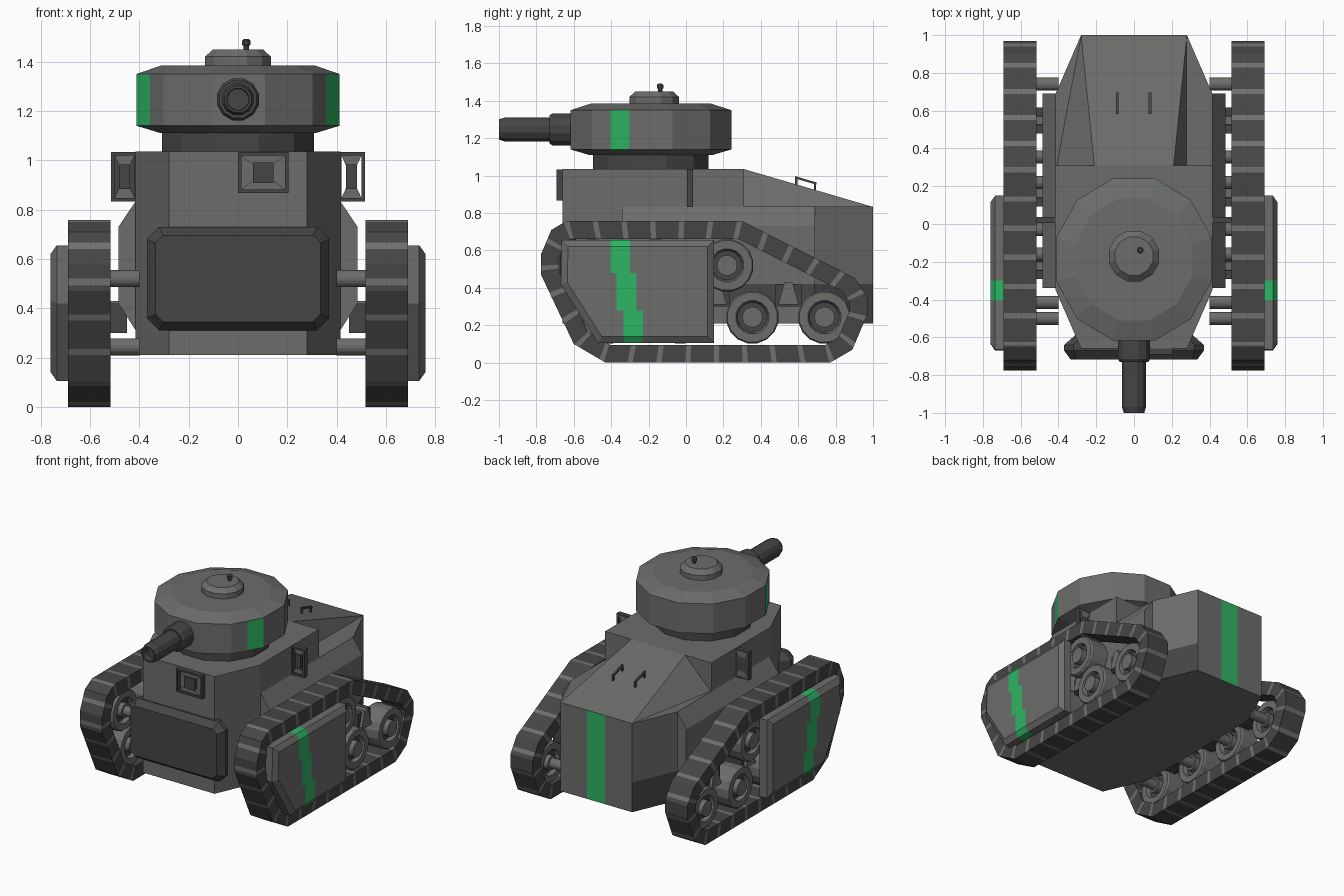
import bpy, bmesh, math
from mathutils import Vector

cube = bpy.data.objects.get("Cube")
if cube:
    bpy.data.objects.remove(cube, do_unlink=True)


def material(name, col):
    m = bpy.data.materials.new(name)
    m.use_nodes = True
    m.diffuse_color = (*col, 1)
    b = m.node_tree.nodes["Principled BSDF"]
    b.inputs["Base Color"].default_value = (*col, 1)
    b.inputs["Roughness"].default_value = 0.8
    return m


GREY, DARK, LIGHT, GREEN = 0, 1, 2, 3
MATS = [material("armour_grey", (0.15, 0.155, 0.147)),
        material("dark_steel", (0.06, 0.06, 0.06)),
        material("light_steel", (0.16, 0.16, 0.155)),
        material("marking_green", (0.027, 0.46, 0.125))]


def finish(name, bm):
    bmesh.ops.recalc_face_normals(bm, faces=bm.faces[:])
    me = bpy.data.meshes.new(name)
    bm.to_mesh(me)
    bm.free()
    for m in MATS:
        me.materials.append(m)
    ob = bpy.data.objects.new(name, me)
    bpy.context.collection.objects.link(ob)
    return ob


def loft_bm(rings, mat=GREY, seg_mats=None, caps=True):
    """Skin a stack of equal-length point rings."""
    bm = bmesh.new()
    vs = [[bm.verts.new(p) for p in r] for r in rings]
    n = len(rings[0])
    for k in range(len(rings) - 1):
        for i in range(n):
            j = (i + 1) % n
            f = bm.faces.new((vs[k][i], vs[k][j], vs[k + 1][j], vs[k + 1][i]))
            f.material_index = seg_mats[k] if seg_mats else mat
    if caps:
        for r in (vs[0], vs[-1]):
            bm.faces.new(r).material_index = mat
    return bm


def loft(name, rings, mat=GREY, seg_mats=None):
    return finish(name, loft_bm(rings, mat, seg_mats))


def box(name, x0, x1, y0, y1, z0, z1, mat=GREY):
    return loft(name, [[(x0, y0, z), (x1, y0, z), (x1, y1, z), (x0, y1, z)] for z in (z0, z1)], mat)


def ring(axis, a, r, c, n, stretch=1.0):
    """Polygon ring at coordinate a on the axis, flat sides facing outward."""
    out = []
    for i in range(n):
        t = 2 * math.pi * (i + 0.5) / n
        u, v = r * math.cos(t), r * stretch * math.sin(t)
        out.append({"x": (a, c[1] + u, c[2] + v), "y": (c[0] + u, a, c[2] + v),
                    "z": (c[0] + u, c[1] + v, a)}[axis])
    return out


def lathe(name, prof, axis, c, n=12, mat=GREY, seg_mats=None):
    return loft(name, [ring(axis, a, r, c, n) for a, r in prof], mat, seg_mats)


def cut(bm, co, no, pick=lambda f: True):
    faces = [f for f in bm.faces if pick(f)]
    geom = set(faces)
    for f in faces:
        geom.update(f.edges)
        geom.update(f.verts)
    bmesh.ops.bisect_plane(bm, geom=list(geom), plane_co=co, plane_no=no)


def inset(poly, d):
    """Offset a counter-clockwise polygon inward."""
    out, n = [], len(poly)
    for i in range(n):
        p, q, r = (Vector(poly[(i + k) % n]) for k in (-1, 0, 1))
        a, b = (q - p).normalized(), (r - q).normalized()
        na, nb = Vector((-a.y, a.x)), Vector((-b.y, b.x))
        out.append(tuple(q + (na + nb) * (d / (1 + na.dot(nb)))))
    return out


# Hull with a green band down the rear plate
half = [(0.28, -0.66), (0.415, -0.35), (0.415, 0.69), (0.28, 1.0)]
plan = half + [(-x, y) for x, y in reversed(half)]
bm = loft_bm([[(x, y, z) for x, y in plan] for z in (0.21, 0.42, 0.835)])
for x in (-0.07, 0.07):
    cut(bm, (x, 0, 0), (1, 0, 0), lambda f: f.calc_center_median().y > 0.99)
for f in bm.faces:
    c = f.calc_center_median()
    if c.y > 0.99 and abs(c.x) < 0.07:
        f.material_index = GREEN
    elif c.y > 0.8 and abs(c.x) > 0.3 and c.z < 0.42:
        f.material_index = DARK
finish("hull", bm)
upper = [(0.28, -0.66), (0.415, -0.35), (0.415, 0.31)]
upper += [(-x, y) for x, y in reversed(upper)]
loft("fighting_compartment", [[(x, y, z) for x, y in upper] for z in (0.83, 1.035)])

# Sloped engine deck
bm = bmesh.new()
pts = [(0.21, 0.31, 1.035), (-0.21, 0.31, 1.035), (-0.28, 1, 0.833), (0.28, 1, 0.833),
       (0.278, 0.31, 0.833), (-0.365, 0.56, 0.833), (-0.41, 0.31, 0.833)]
v = [bm.verts.new(p) for p in pts]
for idx in ((0, 1, 2, 3), (0, 3, 4), (1, 2, 5), (1, 5, 6), (0, 4, 6, 1), (2, 3, 4, 6, 5)):
    bm.faces.new([v[i] for i in idx])
finish("engine_deck", bm)

# Deck handles
for x in (-0.088, 0.085):
    for y, z in ((0.59, 0.93), (0.69, 0.90)):
        box("handle_post", x - 0.006, x + 0.006, y - 0.006, y + 0.006, z, z + 0.065, DARK)
    loft("handle_bar", [[(x - 0.007, y, z), (x + 0.007, y, z), (x + 0.007, y, z + 0.012),
                         (x - 0.007, y, z + 0.012)] for y, z in ((0.583, 0.985), (0.697, 0.952))], DARK)

# Side sponsons
for s in (1, -1):
    sec = [(0.40, 0.30), (0.415, 0.31), (0.485, 0.42), (0.485, 0.73), (0.415, 0.834), (0.40, 0.834)]
    loft("sponson", [[(s * x, y, z) for x, z in sec] for y in (-0.34, 0.69)])


# Front armour plate, wrapped round the nose
def plate_ring(y, w, h, c=0.05):
    q = [(w, h - c), (w - c, h), (c - w, h), (-w, h - c), (-w, c - h), (c - w, -h), (w - c, -h), (w, c - h)]
    return [(x, y, 0.52 + z) for x, z in q]


loft("front_plate", [plate_ring(-0.57, 0.29, 0.20), plate_ring(-0.64, 0.37, 0.21),
                     plate_ring(-0.67, 0.37, 0.21), plate_ring(-0.718, 0.335, 0.175, 0.03)], DARK)


# Vision ports
def port(name, cx, cz, w, h, y0, y1, filled):
    x0, x1, z0, z1, t = cx - w / 2, cx + w / 2, cz - h / 2, cz + h / 2, 0.014
    box(name + "_frame_left", x0, x0 + t, y0, y1, z0, z1, DARK)
    box(name + "_frame_right", x1 - t, x1, y0, y1, z0, z1, DARK)
    box(name + "_frame_top", x0, x1, y0, y1, z1 - t, z1, DARK)
    box(name + "_frame_bottom", x0, x1, y0, y1, z0, z0 + t, DARK)
    box(name + "_shutter", cx - w * .2, cx + w * .2, y0 + .004, y1, cz - h * .25, cz + h * .25, DARK)
    for e in (z0 + t, z1 - t):
        loft(name + "_wedge", [[(x0 + t, y, e), (x1 - t, y, e), (cx, y, cz)]
                               for y in (y0 + 0.012, y1)], GREY)
    if filled:
        box(name + "_back", x0, x1, y1 - 0.012, y1, z0, z1, DARK)


port("front_port", 0.102, 0.95, 0.205, 0.165, -0.692, -0.655, False)
port("left_port", 0.46, 0.933, 0.11, 0.20, 0.005, 0.037, False)
port("right_port", -0.46, 0.933, 0.11, 0.20, 0.005, 0.037, True)

# Turret with green side markings
TC = (0, -0.1875, 0)
lathe("turret_neck", [(1.03, 0.32), (1.13, 0.32)], "z", TC, 12, DARK)
bm = loft_bm([ring("z", z, r, TC, 12, 1.043) for z, r in
              ((1.11, 0.325), (1.14, 0.4265), (1.35, 0.4265), (1.385, 0.32))])
cut(bm, (0, -0.403, 0), (0, 1, 0), lambda f: abs(f.calc_center_median().z - 1.245) < 0.02)
for f in bm.faces:
    c = f.calc_center_median()
    if abs(c.z - 1.245) < 0.02 and -0.403 < c.y < -0.31:
        f.material_index = GREEN
finish("turret", bm)
lathe("hatch", [(1.38, 0.138), (1.42, 0.138), (1.45, 0.105)], "z", (0, -0.17, 0), 12)
lathe("hatch_knob", [(1.44, 0.012), (1.465, 0.012), (1.467, 0.019), (1.485, 0.019), (1.492, 0.01)],
      "z", (0.033, -0.138, 0), 8, DARK)

# Gun
GC = (0, 0, 1.247)
lathe("gun_collar", [(-0.55, 0.088), (-0.715, 0.088), (-0.73, 0.078)], "y", GC, 12, DARK)
lathe("gun_barrel", [(-0.70, 0.066), (-0.97, 0.066), (-1.0, 0.056), (-1.0, 0.046), (-0.95, 0.044)],
      "y", GC, 12, DARK)

# Running gear, the same on both sides
track = [(-0.43, 0), (0.77, 0), (0.89, 0.07), (0.97, 0.26), (0.97, 0.35), (0.90, 0.455), (0.30, 0.757),
         (-0.64, 0.757), (-0.72, 0.71), (-0.775, 0.58), (-0.775, 0.47), (-0.60, 0.10)]
inner = inset(track, 0.095)
ends = [0.0]
for i in range(len(track)):
    ends.append(ends[-1] + (Vector(track[(i + 1) % len(track)]) - Vector(track[i])).length)
LENGTH, LINKS, HALF = ends[-1], 28, 0.014
centres = [(0.13 + k * LENGTH / LINKS) % LENGTH for k in range(LINKS)]
stops = sorted(set(ends[:-1] + [(c + d) % LENGTH for c in centres for d in (-HALF, HALF)]))


def at(poly, s):
    i = max(k for k in range(len(poly)) if ends[k] <= s + 1e-9)
    t = (s - ends[i]) / (ends[i + 1] - ends[i])
    return Vector(poly[i]).lerp(Vector(poly[(i + 1) % len(poly)]), t)


skirt = [(-0.47, 0.105), (0.15, 0.105), (0.15, 0.655), (-0.665, 0.655), (-0.67, 0.42)]
steps = [(0.48, 0.70, -0.405, -0.300), (0.28, 0.48, -0.372, -0.265), (0.0, 0.28, -0.335, -0.230)]
wheel = [(0.40, 0.035), (0.525, 0.035), (0.525, 0.05), (0.56, 0.05), (0.56, 0.08), (0.53, 0.09),
         (0.53, 0.135), (0.54, 0.142), (0.665, 0.142), (0.675, 0.135), (0.675, 0.09), (0.645, 0.08),
         (0.645, 0.055), (0.685, 0.055)]
wheel_mats = [GREY if k not in (3, 11) else DARK for k in range(len(wheel) - 1)]

for s in (1, -1):
    side = "left" if s > 0 else "right"
    # Track band with lighter link joints
    bm = bmesh.new()
    vs = []
    for d in stops:
        o, i = at(track, d), at(inner, d)
        vs.append([bm.verts.new((s * x, p.x, p.y)) for x, p in
                   ((0.517, o), (0.69, o), (0.69, i), (0.517, i))])
    for k in range(len(stops)):
        a, b = vs[k], vs[(k + 1) % len(vs)]
        nxt = stops[k + 1] if k + 1 < len(stops) else LENGTH
        mid = (stops[k] + nxt) / 2
        joint = any(abs(mid - c) < HALF for c in centres)
        for j in range(4):
            f = bm.faces.new((a[j], a[(j + 1) % 4], b[(j + 1) % 4], b[j]))
            f.material_index = LIGHT if joint else DARK
    finish(side + "_track", bm)

    # Road wheels below, return rollers above
    for y, z in [(0.74 - 0.385 * k, 0.243) for k in range(4)] + [(0.22, 0.52), (-0.16, 0.52), (-0.50, 0.52)]:
        lathe(side + "_wheel", [(s * a, r) for a, r in wheel], "x", (0, y, z), 16, GREY, wheel_mats)

    # Suspension brackets between the wheels
    for y in (0.548, 0.163, -0.222):
        sec = [(y - 0.055, 0.31), (y + 0.055, 0.31), (y + 0.022, 0.43), (y - 0.022, 0.43)]
        loft(side + "_bracket", [[(s * x, a, b) for a, b in sec] for x in (0.45, 0.62)])
        box(side + "_bracket_block", s * 0.45, s * 0.60, y - 0.07, y + 0.07, 0.30, 0.42, DARK)

    # Skirt plate with a stepped green stripe
    bm = loft_bm([[(s * x, y, z) for y, z in inset(skirt, d)] for x, d in
                  ((0.68, 0), (0.735, 0), (0.76, 0.035))])
    for z in (0.28, 0.48):
        cut(bm, (0, 0, z), (0, 0, 1))
    for z0, z1, y0, y1 in steps:
        for y in (y0, y1):
            cut(bm, (0, y, 0), (0, 1, 0), lambda f: z0 < f.calc_center_median().z < z1)
    for f in bm.faces:
        c = f.calc_center_median()
        if any(z0 < c.z < z1 and y0 < c.y < y1 for z0, z1, y0, y1 in steps):
            f.material_index = GREEN
    finish(side + "_skirt", bm)
